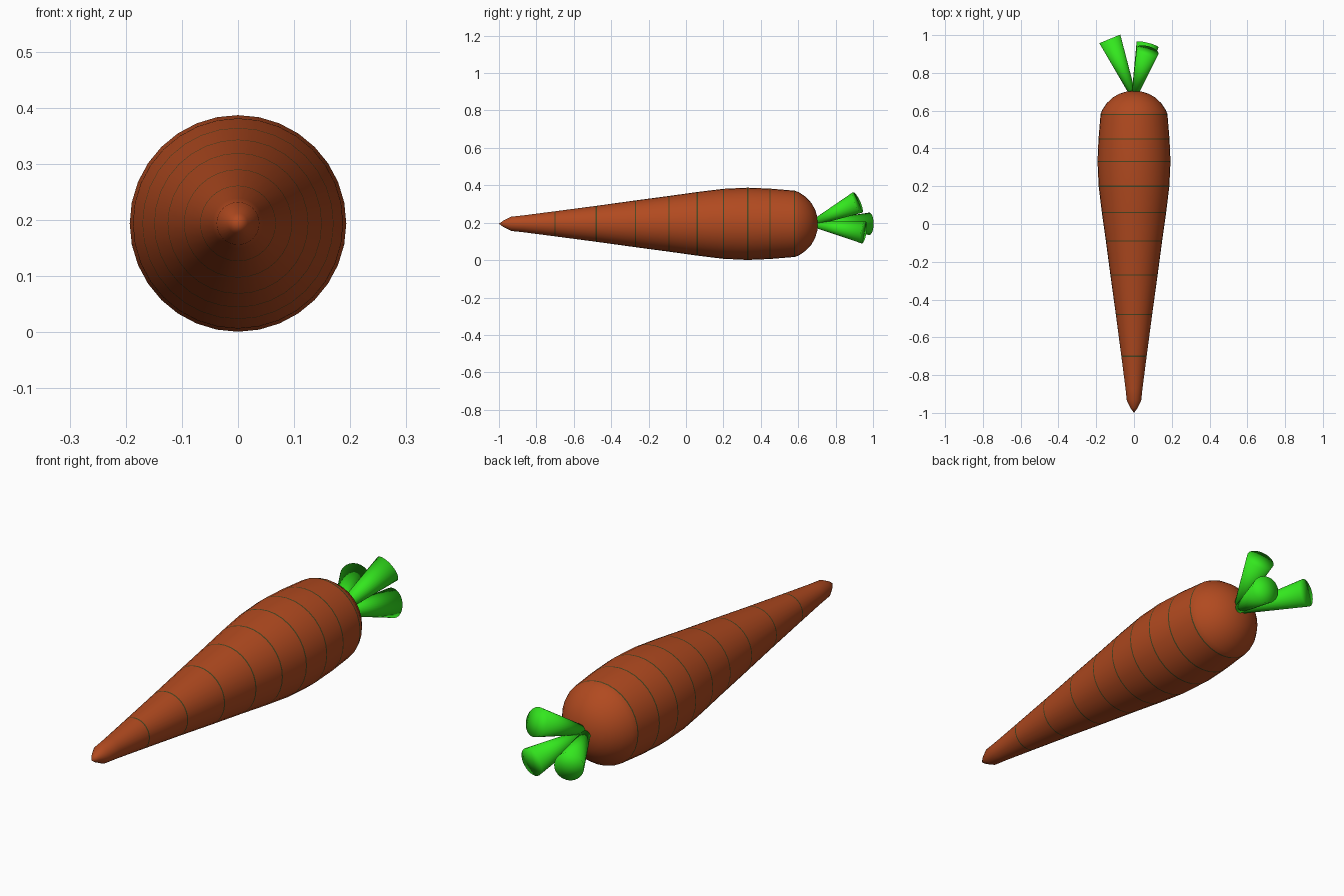
import bpy, bmesh, math
from mathutils import Vector

if "Cube" in bpy.data.objects:
    bpy.data.objects.remove(bpy.data.objects["Cube"])

SIDES = 32
CZ = 0.194  # height of the root axis


def material(name, rgb):
    m = bpy.data.materials.new(name)
    m.diffuse_color = (*rgb, 1)
    m.use_nodes = True
    m.node_tree.nodes["Principled BSDF"].inputs["Base Color"].default_value = m.diffuse_color
    return m


ORANGE = material("root_orange", (0.44, 0.068, 0.014))
GREEN = material("leaf_green", (0.033, 0.8, 0.013))
DARK = material("ring_dark", (0.07, 0.06, 0.015))


def lathe(name, base, axis, profile, mats, bands=(), sides=SIDES):
    """Revolve (distance along axis, radius) points; bands use the second material."""
    bm = bmesh.new()
    rot = Vector(axis).to_track_quat('Z', 'Y')
    rows = []
    for d, r in profile:
        count = sides if r > 0 else 1
        rows.append([bm.verts.new(Vector(base) + rot @ Vector((
            r * math.cos(math.tau * i / sides), r * math.sin(math.tau * i / sides), d)))
            for i in range(count)])
    for k, (a, b) in enumerate(zip(rows, rows[1:])):
        for i in range(sides):
            j = (i + 1) % sides
            quad = [a[i % len(a)], a[j % len(a)], b[j % len(b)], b[i % len(b)]]
            f = bm.faces.new(list(dict.fromkeys(quad)))
            f.smooth = True
            f.material_index = 1 if k in bands else 0
    bmesh.ops.recalc_face_normals(bm, faces=bm.faces)
    me = bpy.data.meshes.new(name)
    bm.to_mesh(me)
    bm.free()
    for m in mats:
        me.materials.append(m)
    ob = bpy.data.objects.new(name, me)
    bpy.context.collection.objects.link(ob)
    return ob


# Tapered root with pointed tip and domed crown
root = [(-1, 0), (-0.975, 0.018), (-0.935, 0.038), (-0.87, 0.045), (-0.70, 0.067),
        (-0.48, 0.096), (-0.27, 0.125), (-0.09, 0.149), (0.06, 0.17), (0.20, 0.187),
        (0.33, 0.193), (0.45, 0.188), (0.58, 0.177), (0.605, 0.168), (0.64, 0.144),
        (0.67, 0.112), (0.69, 0.077), (0.702, 0.037), (0.705, 0)]

# Thin dark growth rings set flush in the skin
profile, bands = [], set()
for n, (y, r) in enumerate(root):
    if 4 <= n <= 12:
        h = 0.003
        slope = (root[n + 1][1] - root[n - 1][1]) / (root[n + 1][0] - root[n - 1][0])
        bands.add(len(profile))
        profile += [(y - h, r - h * slope), (y + h, r + h * slope)]
    else:
        profile.append((y, r))
lathe("root", (0, 0, CZ), (0, 1, 0), profile, [ORANGE, DARK], bands)

# Three flaring stalks splayed from the crown
ends = [(-0.128, 0.98, 0.194), (0.072, 0.917, 0.308), (0.072, 0.95, 0.148)]
for n, end in enumerate(ends):
    base = Vector((0, 0.67, CZ))
    axis = Vector(end) - base
    length = axis.length
    lathe(f"leaf_stalk_{n + 1}", base, axis,
          [(0, 0), (0, 0.014), (length, 0.06), (length, 0)], [GREEN])
